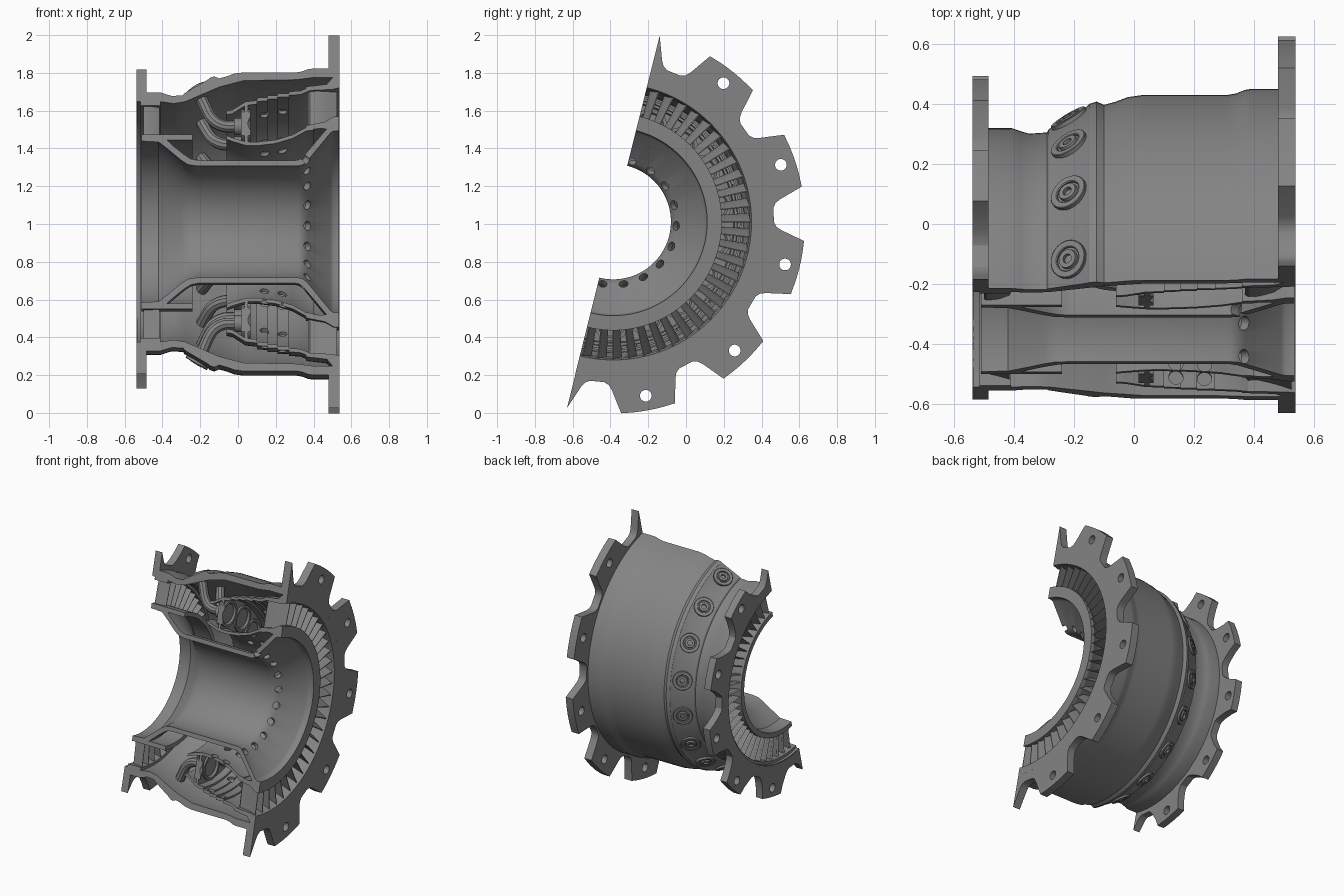
import bpy, bmesh, math
from mathutils import Vector

if "Cube" in bpy.data.objects:
    bpy.data.objects.remove(bpy.data.objects["Cube"])

CY, CZ = -0.385, 1.012          # engine axis (runs along x)
A0, A1 = 76.0, -104.0           # half sector limits in degrees
INJ = [89 - 20 * k for k in range(11)]
METAL = bpy.data.materials.new("dark_metal")
METAL.diffuse_color = (.23, .23, .23, 1)
METAL.use_nodes = True
METAL.node_tree.nodes["Principled BSDF"].inputs["Base Color"].default_value = METAL.diffuse_color


def P(x, r, a):
    a = math.radians(a)
    return Vector((x, CY + r * math.cos(a), CZ + r * math.sin(a)))


def D(dx, dr, a):
    return P(dx, dr, a) - Vector((0, CY, CZ))


def finish(bm, name, angle=30):
    bmesh.ops.recalc_face_normals(bm, faces=bm.faces)
    me = bpy.data.meshes.new(name)
    bm.to_mesh(me)
    bm.free()
    me.materials.append(METAL)
    ob = bpy.data.objects.new(name, me)
    bpy.context.collection.objects.link(ob)
    smooth(ob, angle)
    return ob


def smooth(ob, angle=30):
    bpy.ops.object.select_all(action='DESELECT')
    bpy.context.view_layer.objects.active = ob
    ob.select_set(True)
    bpy.ops.object.shade_smooth_by_angle(angle=math.radians(angle))


def loft(bm, rings):
    vs = [[bm.verts.new(p) for p in ring] for ring in rings]
    n = len(vs[0])
    for a, b in zip(vs, vs[1:]):
        for i in range(n):
            j = (i + 1) % n
            bm.faces.new((a[i], a[j], b[j], b[i]))
    bm.faces.new(vs[0])
    bm.faces.new(vs[-1])


def revolve(name, prof, n=80):
    bm = bmesh.new()
    loft(bm, [[P(x, r, A0 + (A1 - A0) * i / n) for x, r in prof] for i in range(n + 1)])
    return finish(bm, name)


def sheet(path, t):
    return path + [(x, r - t) for x, r in reversed(path)]


def turned(bm, origin, axis, prof, n=24):
    """Turned part: prof is a list of (radius, height) along axis."""
    axis = axis.normalized()
    u = axis.orthogonal().normalized()
    v = axis.cross(u)
    loft(bm, [[origin + axis * h + r * (math.cos(2 * math.pi * i / n) * u + math.sin(2 * math.pi * i / n) * v)
               for i in range(n)] for r, h in prof])


def trim(bm):
    """Cut away everything beyond the section plane."""
    geom = bm.verts[:] + bm.edges[:] + bm.faces[:]
    bmesh.ops.bisect_plane(bm, geom=geom, plane_co=(0, CY, CZ), plane_no=D(0, 1, A0 + 90), clear_outer=True)
    bmesh.ops.holes_fill(bm, edges=[e for e in bm.edges if e.is_boundary], sides=0)


def drill(ob, holes):
    """holes: list of (point, axis, radius, half length)."""
    bm = bmesh.new()
    for p, ax, r, h in holes:
        turned(bm, p, ax, [(r, -h), (r, h)], 20)
    cut = finish(bm, "hole_cutter")
    cut.hide_render = True
    m = ob.modifiers.new("holes", 'BOOLEAN')
    m.object, m.operation, m.solver = cut, 'DIFFERENCE', 'EXACT'
    bpy.context.view_layer.objects.active = ob
    while ob.modifiers[0] != m:
        bpy.ops.object.modifier_move_to_index(modifier="holes", index=0)
    bpy.ops.object.modifier_apply(modifier="holes")
    bpy.data.objects.remove(cut)
    smooth(ob)


def flange(name, x0, x1, rin, gullet, hole_r):
    """Scalloped bolt flange, gullet = (offset angle, radius) from middle outwards."""
    R = gullet[-1][1]
    offs = [(-o, r) for o, r in reversed(gullet) if o] + gullet
    pts = []
    for k in range(6):
        g = 67.85 - 360 / 11 * k
        pts += [(g - o, r) for o, r in offs]
        if k < 5:
            pts += [(g - o, R) for o in (12, 14.2, 16.36, 18.5, 20.7)]
    pts = [p for p in pts if A1 - .05 < p[0] < A0 + .05]
    bm = bmesh.new()
    loft(bm, [[P(x0, rin, a), P(x1, rin, a), P(x1, r, a), P(x0, r, a)] for a, r in pts])
    ob = finish(bm, name)
    drill(ob, [(P((x0 + x1) / 2, hole_r, 51.49 - 360 / 11 * k), Vector((1, 0, 0)), 0.031, 0.1) for k in range(5)])


# outer casing and its two flanges
revolve("outer_casing", [
    (-.535, .705), (-.41, .705), (-.38, .695), (-.35, .686), (-.29, .69), (-.285, .70), (-.155, .778), (-.15, .785),
    (-.125, .793), (-.1, .782), (-.06, .793), (-.02, .808), (.03, .815), (.31, .815), (.34, .82), (.37, .832),
    (.39, .835), (.535, .835), (.535, .786), (.39, .786), (.31, .775), (.03, .77), (-.1, .735), (-.28, .655),
    (-.34, .645), (-.41, .655), (-.535, .655)])
flange("rear_flange", .48, .538, .786,
       [(0, .85), (2.6, .851), (4.2, .865), (5.3, .892), (8.15, 1.015)], .937)
flange("front_flange", -.538, -.485, .66,
       [(0, .735), (3, .736), (4.6, .75), (6, .775), (8.15, .83), (9.3, .885)], .82)

# inner casing with diffuser wall and drilled cone
hub = revolve("inner_casing", [
    (-.51, .44), (-.42, .435), (-.37, .395), (-.30, .335), (-.265, .312), (-.22, .305), (.32, .305), (.345, .312),
    (.37, .335), (.49, .485), (.505, .495), (.535, .497), (.535, .525), (.48, .52), (.345, .355), (.32, .338),
    (.3, .335), (-.21, .335), (-.25, .343), (-.29, .37), (-.35, .42), (-.375, .445), (-.24, .445), (-.24, .475),
    (-.51, .475)])
drill(hub, [(P(.365, .335, 73 - 19.2 * k), D(.76, -.65, 73 - 19.2 * k), .024, .05) for k in range(10)])

# diffuser outer ring
revolve("diffuser_outer_ring", [(-.515, .66), (-.41, .66), (-.41, .635), (-.515, .635)])

# stepped outer liner and inner liner with dilution holes
outer = [(-.06, .605), (-.03, .61), (.04, .655), (.1, .662), (.1, .676), (.155, .679), (.155, .69), (.21, .69),
         (.21, .701), (.27, .699), (.27, .71), (.33, .714), (.38, .735)]
inner = [(-.06, .47), (-.02, .455), (.04, .437), (.1, .435), (.2, .447), (.29, .475), (.36, .515), (.4, .52)]
for name, path, rr in (("outer_liner", outer, .68), ("inner_liner", inner, .45)):
    ob = revolve(name, sheet(path, .02))
    drill(ob, [(P(x, rr, 59 - 20 * k), D(0, 1, 59 - 20 * k), .024, .06) for k in range(9) for x in (.14, .235)])

# dome plate behind the swirlers
revolve("dome_plate", [(.035, .43), (.035, .65), (.052, .65), (.052, .43)])

# swirler cups
bm = bmesh.new()
for a in INJ:
    turned(bm, P(0, .54, a), Vector((1, 0, 0)),
           [(.03, -.02), (.045, -.02), (.045, .015), (.092, .015), (.092, .065), (.075, .065), (.05, .03), (.02, .03)])
trim(bm)
finish(bm, "swirlers")

# injector bosses on the casing shoulder
bm = bmesh.new()
for a in INJ[1:-1]:
    turned(bm, P(-.212, .736, a), D(-.515, .857, a),
           [(.066, -.02), (.066, .017), (.064, .019), (.045, .019), (.042, .016), (.042, .010), (.034, .010),
            (.032, .022), (.016, .022), (.016, .008)])
trim(bm)
finish(bm, "injector_bosses")

# bent injector pipes
cu = bpy.data.curves.new("injector_pipes", 'CURVE')
cu.dimensions, cu.bevel_depth, cu.bevel_resolution, cu.use_fill_caps = '3D', .032, 3, True
cu.materials.append(METAL)
for a in INJ[1:-1]:
    path = [(-.20, .715), (-.18, .665), (-.14, .575), (-.08, .54), (-.03, .54), (.04, .54)]
    sp = cu.splines.new('NURBS')
    sp.points.add(len(path) - 1)
    for pt, (x, r) in zip(sp.points, path):
        pt.co = (*P(x, r, a), 1)
    sp.use_endpoint_u, sp.order_u, sp.resolution_u = True, 3, 5
pipes = bpy.data.objects.new("injector_pipes", cu)
bpy.context.collection.objects.link(pipes)
bpy.ops.object.select_all(action='DESELECT')
bpy.context.view_layer.objects.active = pipes
pipes.select_set(True)
bpy.ops.object.convert(target='MESH')
smooth(bpy.context.view_layer.objects.active)

# turbine nozzle rings
revolve("nozzle_outer_ring", [(.36, .715), (.5, .722), (.538, .732), (.538, .786), (.5, .786), (.47, .75), (.36, .737)])
revolve("nozzle_inner_ring", [(.36, .5), (.36, .525), (.46, .545), (.51, .575), (.535, .575), (.535, .5), (.5, .5),
                              (.44, .51)])


def vanes(name, section, r0, r1, count):
    bm = bmesh.new()
    step = 180 / count
    for k in range(count):
        a = A0 - step * (k + .5)
        loft(bm, [[P(x, r, a + math.degrees(s / .65)) for x, s in section] for r in (r0, r1)])
    finish(bm, name)


# nozzle guide vanes and diffuser vanes
vanes("nozzle_vanes", [(.37, .008), (.38, .018), (.42, .018), (.47, .004), (.525, -.022), (.525, -.027), (.46, -.010),
                       (.41, .0), (.38, -.002)], .51, .73, 28)
vanes("diffuser_vanes", [(-.5, .008), (-.49, .014), (-.45, .008), (-.415, -.010), (-.415, -.014), (-.46, -.001)],
      .46, .645, 28)
